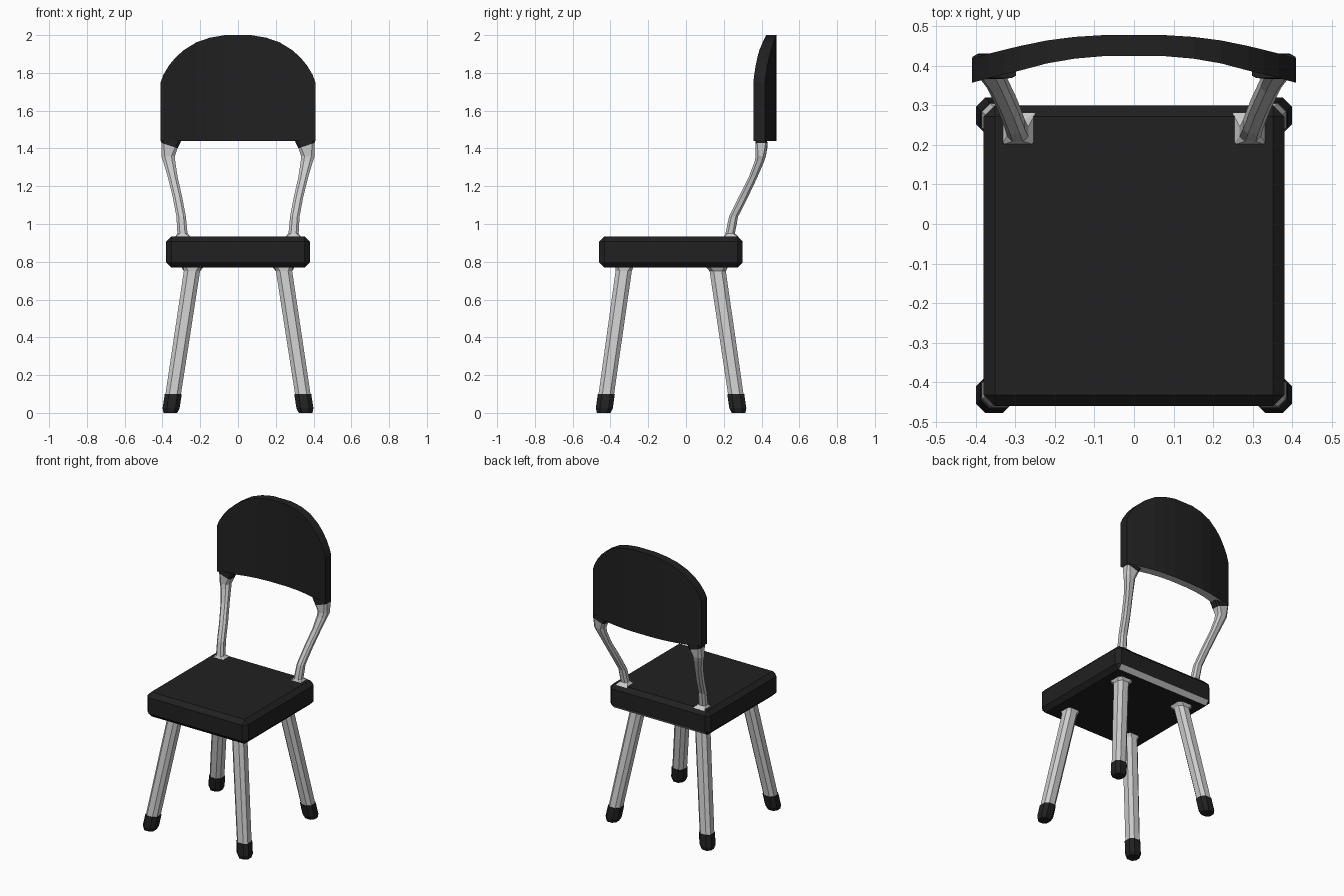
import bpy, bmesh

if "Cube" in bpy.data.objects:
    bpy.data.objects.remove(bpy.data.objects["Cube"])

black = bpy.data.materials.new("black")
black.diffuse_color = (0.015, 0.015, 0.015, 1)
black.use_nodes = True
black.node_tree.nodes["Principled BSDF"].inputs["Base Color"].default_value = black.diffuse_color
grey = bpy.data.materials.new("grey")
grey.diffuse_color = (0.8, 0.8, 0.8, 1)
grey.use_nodes = True
grey.node_tree.nodes["Principled BSDF"].inputs["Base Color"].default_value = grey.diffuse_color


def finish(name, bm, mats=(), mirror=False):
    bmesh.ops.recalc_face_normals(bm, faces=bm.faces)
    me = bpy.data.meshes.new(name)
    bm.to_mesh(me)
    bm.free()
    for m in mats:
        me.materials.append(m)
    ob = bpy.data.objects.new(name, me)
    bpy.context.collection.objects.link(ob)
    if mirror:
        ob.modifiers.new("mirror", 'MIRROR')
    return ob


def section(x, y, z, hx, hy, cut=0.5, slope=0.0):
    """Rectangle with cut corners; slope tilts the ring along x."""
    cx, cy = hx * cut, hy * cut
    pts = [(hx, -hy + cy), (hx, hy - cy), (hx - cx, hy), (-hx + cx, hy),
           (-hx, hy - cy), (-hx, -hy + cy), (-hx + cx, -hy), (hx - cx, -hy)]
    return [(x + a, y + b, z + slope * a) for a, b in pts]


def loft(name, rings, mats=(), mirror=True):
    bm = bmesh.new()
    loops = [[bm.verts.new(p) for p in r] for r in rings]
    for a, b in zip(loops, loops[1:]):
        for i in range(len(a)):
            j = (i + 1) % len(a)
            bm.faces.new((a[i], a[j], b[j], b[i]))
    bm.faces.new(loops[0])
    bm.faces.new(loops[-1])
    return finish(name, bm, mats, mirror)


# Seat: chamfered slab with a pale strip on the lower back edge
bm = bmesh.new()
bmesh.ops.create_cube(bm, size=1)
for v in bm.verts:
    v.co = (v.co.x * 0.76, v.co.y * 0.76 - 0.08, v.co.z * 0.166 + 0.852)
bmesh.ops.bevel(bm, geom=bm.edges[:], offset=0.028, segments=1, affect='EDGES')
bm.normal_update()
for f in bm.faces:
    if f.normal.y > 0.5 and f.normal.z < -0.5 and abs(f.normal.x) < 0.1:
        f.material_index = 1
finish("seat", bm, (black, grey))

# Splayed legs with flared tops and black feet
for name, y0, y1, flare in (("front", -0.436, -0.33, 0.048), ("back", 0.278, 0.168, 0.06)):
    def at(z, h, c=0.5):
        t = z / 0.75
        return section(0.358 + (0.244 - 0.358) * t, y0 + (y1 - y0) * t, z, h, h, c)
    loft(name + "_legs", [at(0.08, 0.041), at(0.75, 0.043), at(0.775, flare, 0.3)])
    loft(name + "_feet", [at(0, 0.036), at(0.025, 0.045), at(0.1, 0.045)], (black,))

# Curved back posts, spreading into the backrest
path = [(0.292, 0.24, 0.93, 0.042, 0.04), (0.294, 0.234, 0.95, 0.027, 0.025),
        (0.301, 0.252, 1.04, 0.025, 0.024), (0.320, 0.302, 1.14, 0.025, 0.025),
        (0.346, 0.356, 1.25, 0.026, 0.023), (0.364, 0.388, 1.33, 0.032, 0.025),
        (0.370, 0.396, 1.36, 0.036, 0.027)]
rings = [section(x, y, z, a, b, 0.04 if i == 0 else 0.5)
         for i, (x, y, z, a, b) in enumerate(path)]
collar = section(0.363, 0.399, 1.415, 0.043, 0.032, 0.3, 0.33)
loft("back_posts", rings + [collar])
loft("post_sockets", [collar, section(0.353, 0.399, 1.446, 0.055, 0.03, 0.2)], (black,))

# Backrest: arched outline, bowed in plan. Columns are (x, top z, front y, back y)
half = [(0.07, 2.0, 0.425, 0.478), (0.15, 1.986, 0.418, 0.473), (0.22, 1.962, 0.406, 0.464),
        (0.288, 1.92, 0.388, 0.45), (0.33, 1.882, 0.378, 0.44), (0.365, 1.84, 0.369, 0.431),
        (0.395, 1.79, 0.361, 0.423), (0.41, 1.75, 0.357, 0.419)]
cols = [(-x, z, f, b) for x, z, f, b in reversed(half)] + half
bm_rings = [[(x, f, 1.44), (x, b, 1.44), (x, b, z), (x, f, z)] for x, z, f, b in cols]
rest = loft("backrest", bm_rings, (black, grey), False)
for p in rest.data.polygons:
    if p.normal.z < -0.9:
        p.material_index = 1
